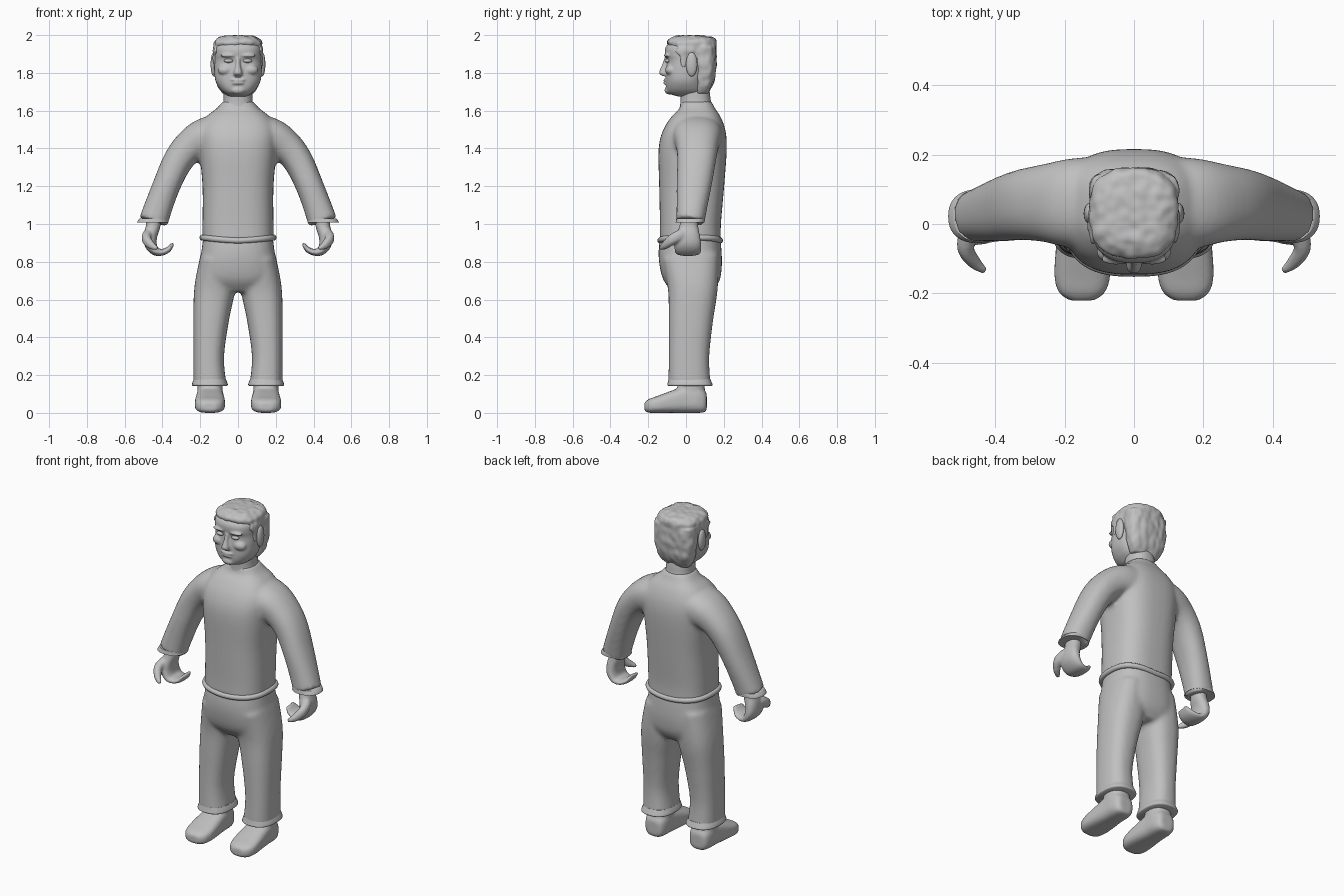
import bpy, bmesh, math
from mathutils import Vector, noise

if "Cube" in bpy.data.objects:
    bpy.data.objects.remove(bpy.data.objects["Cube"])

grey = bpy.data.materials.new("plain_grey")
grey.diffuse_color = (0.53, 0.53, 0.53, 1)
grey.use_nodes = True
grey.node_tree.nodes["Principled BSDF"].inputs["Base Color"].default_value = grey.diffuse_color
X, Y, Z = Vector((1, 0, 0)), Vector((0, 1, 0)), Vector((0, 0, 1))


def finish(ob, angle=50):
    bpy.ops.object.select_all(action='DESELECT')
    ob.select_set(True)
    bpy.context.view_layer.objects.active = ob
    bpy.ops.object.shade_smooth_by_angle(angle=math.radians(angle))
    ob.data.materials.clear()
    ob.data.materials.append(grey)


def catmull(rings, steps):
    out = []
    for i in range(len(rings) - 1):
        p = [rings[min(max(i + k, 0), len(rings) - 1)] for k in (-1, 0, 1, 2)]
        for s in range(steps):
            t = s / steps
            out.append([0.5 * (2*b + (c-a)*t + (2*a-5*b+4*c-d)*t*t + (3*b-a-3*c+d)*t**3)
                        for a, b, c, d in zip(*p)])
    return out + [list(rings[-1])]


def loft(name, rings, n=2.3, axis=None, ref=Y, side=1, steps=4, seg=40):
    """Closed skin through rings (x, y, z, half width, half depth)."""
    rs = catmull(rings, steps)
    pts = [Vector(r[:3]) for r in rs]
    bm = bmesh.new()
    loops = []
    for i, r in enumerate(rs):
        t = axis or (pts[min(i + 1, len(pts) - 1)] - pts[max(i - 1, 0)]).normalized()
        u = ref.cross(t).normalized()
        v = t.cross(u)
        loop = []
        for k in range(seg):
            w = 2 * math.pi * k / seg
            c, s = math.cos(w), math.sin(w)
            p = (pts[i] + u * r[3] * math.copysign(abs(c) ** (2/n), c)
                 + v * r[4] * math.copysign(abs(s) ** (2/n), s))
            loop.append(bm.verts.new((p.x * side, p.y, p.z)))
        loops.append(loop)
    for A, B in zip(loops, loops[1:]):
        for k in range(seg):
            j = (k + 1) % seg
            bm.faces.new((A[k], A[j], B[j], B[k]))
    bm.faces.new(loops[0])
    bm.faces.new(loops[-1])
    bmesh.ops.recalc_face_normals(bm, faces=bm.faces)
    me = bpy.data.meshes.new(name)
    bm.to_mesh(me)
    bm.free()
    ob = bpy.data.objects.new(name, me)
    bpy.context.collection.objects.link(ob)
    finish(ob)
    return ob


def blob(name, loc, size):
    bpy.ops.mesh.primitive_uv_sphere_add(segments=24, ring_count=14, location=loc)
    ob = bpy.context.object
    ob.name = name
    ob.scale = size
    bpy.ops.object.transform_apply(location=True, rotation=True, scale=True)
    finish(ob)
    return ob


def fuse(name, parts, voxel, smooth):
    """Melt overlapping parts into one soft skin."""
    bpy.ops.object.select_all(action='DESELECT')
    for p in parts:
        p.select_set(True)
    ob = parts[0]
    bpy.context.view_layer.objects.active = ob
    bpy.ops.object.join()
    m = ob.modifiers.new("melt", 'REMESH')
    m.mode, m.voxel_size = 'VOXEL', voxel
    m = ob.modifiers.new("soften", 'SMOOTH')
    m.factor, m.iterations = 0.5, smooth
    bpy.ops.object.convert(target='MESH')
    ob.name = name
    finish(ob, 80)
    return ob


def slab(z, front, back, a):
    return (0, (front + back) / 2, z, a, (back - front) / 2)


# Shirt: torso and both sleeves
parts = [loft("torso", [slab(.91, -.14, .185, .188), slab(1.0, -.138, .185, .188),
                        slab(1.2, -.142, .202, .188), slab(1.4, -.145, .216, .205),
                        slab(1.5, -.12, .208, .205), slab(1.57, -.075, .182, .165),
                        slab(1.61, -.035, .155, .115), slab(1.65, -.028, .135, .08)],
              n=2.7, axis=Z)]
for s in (1, -1):
    parts.append(loft("sleeve", [(.04, .06, 1.48, .11, .135), (.17, .06, 1.46, .103, .13),
                                 (.255, .06, 1.41, .088, .112), (.32, .055, 1.33, .079, .102),
                                 (.38, .042, 1.2, .073, .092), (.425, .03, 1.08, .075, .08),
                                 (.448, .023, 1.012, .077, .075)], side=s))
fuse("shirt", parts, .012, 6)

# Trousers: hips and both legs
parts = [loft("hips", [slab(.94, -.135, .18, .183), slab(.86, -.145, .188, .193),
                       slab(.78, -.14, .19, .205), slab(.7, -.118, .178, .2),
                       slab(.64, -.07, .14, .12)], axis=Z, n=2.5)]
for s in (1, -1):
    parts.append(loft("leg", [(.1, .025, .82, .1, .15), (.123, .036, .66, .108, .132),
                              (.142, .026, .5, .095, .118), (.155, .016, .3, .081, .107),
                              (.149, .018, .148, .087, .112)], side=s, n=2.5))
fuse("trousers", parts, .012, 6)

# Shirt hem: rolled edge around the waist
cu = bpy.data.curves.new("shirt_hem", 'CURVE')
cu.dimensions, cu.bevel_depth, cu.bevel_resolution = '3D', .016, 3
sp = cu.splines.new('POLY')
sp.points.add(63)
for k, p in enumerate(sp.points):
    w = 2 * math.pi * k / 64
    c, s = math.cos(w), math.sin(w)
    p.co = (.188 * math.copysign(abs(c) ** .74, c), .022 + .158 * math.copysign(abs(s) ** .74, s),
            .912 + .016 * abs(c), 1)
sp.use_cyclic_u = True
hem = bpy.data.objects.new("shirt_hem", cu)
bpy.context.collection.objects.link(hem)
bpy.ops.object.select_all(action='DESELECT')
hem.select_set(True)
bpy.context.view_layer.objects.active = hem
bpy.ops.object.convert(target='MESH')
finish(bpy.context.object)

for s, tag in ((1, "left"), (-1, "right")):
    # Flared cuffs
    loft(tag + "_sleeve_cuff", [(.443, .024, 1.03, .076, .075), (.449, .023, 1.018, .081, .076),
                                (.451, .022, 1.007, .084, .077)], axis=Z, side=s)
    loft(tag + "_trouser_cuff", [(.149, .018, .18, .084, .11), (.149, .02, .162, .092, .116),
                                 (.149, .021, .148, .095, .12), (.149, .021, .142, .088, .114)],
         axis=Z, side=s, n=2.5)
    # Shoe and ankle
    shoe = loft("shoe", [(.148, .11, .06, .035, .04), (.148, .098, .062, .055, .058),
                         (.148, .06, .073, .068, .073), (.148, 0, .072, .071, .072),
                         (.148, -.07, .06, .077, .06), (.149, -.15, .045, .08, .045),
                         (.15, -.197, .037, .066, .036), (.15, -.22, .033, .035, .022)],
                n=3, axis=-Y, ref=Z, side=s)
    ankle = loft("ankle", [(.148, .03, .08, .068, .072), (.148, .025, .18, .066, .072)],
                 axis=Z, side=s)
    fuse(tag + "_shoe", [shoe, ankle], .008, 3)
    # Curled hand with thumb
    palm = loft("palm", [(.447, .015, 1.03, .04, .045), (.45, .015, .985, .038, .05),
                         (.463, .012, .94, .036, .062), (.463, .01, .895, .033, .07),
                         (.44, .01, .858, .024, .07), (.405, .01, .85, .018, .064),
                         (.37, .005, .864, .015, .055), (.345, 0, .895, .009, .04)], side=s)
    thumb = loft("thumb", [(.475, -.02, .945, .028, .03), (.485, -.07, .92, .024, .028),
                           (.46, -.11, .888, .019, .021), (.428, -.136, .87, .009, .01)],
                 ref=Z, side=s)
    fuse(tag + "_hand", [palm, thumb], .007, 3)
    # Ears and eyes
    blob(tag + "_ear", (.128 * s, .03, 1.845), (.017, .03, .064))
    blob(tag + "_eye", (.05 * s, -.098, 1.864), (.024, .015, .011))

# Neck
loft("neck", [slab(1.6, -.035, .145, .1), slab(1.64, -.03, .133, .079), slab(1.7, -.03, .125, .075),
              slab(1.76, -.02, .11, .07)], axis=Z)

# Head with nose, brows, lips, cheeks and chin
parts = [loft("skull", [slab(1.675, -.04, .09, .05), slab(1.69, -.09, .1, .07),
                        slab(1.715, -.104, .1, .096), slab(1.76, -.107, .1, .12),
                        slab(1.82, -.106, .12, .126), slab(1.865, -.102, .13, .126),
                        slab(1.9, -.112, .14, .126), slab(1.94, -.106, .14, .122),
                        slab(1.98, -.06, .12, .09)], n=2.5, axis=Z),
         loft("nose", [(0, -.1, 1.885, .012, .012), (0, -.108, 1.84, .013, .02),
                       (0, -.113, 1.8, .023, .03), (0, -.106, 1.784, .02, .018)], axis=Z),
         blob("chin", (0, -.088, 1.708), (.04, .026, .022)),
         blob("upper_lip", (0, -.103, 1.763), (.042, .017, .008)),
         blob("lower_lip", (0, -.103, 1.746), (.035, .017, .008))]
for s in (1, -1):
    parts.append(blob("brow", (.053 * s, -.1, 1.892), (.043, .018, .009)))
    parts.append(blob("cheek", (.068 * s, -.08, 1.815), (.04, .03, .028)))
fuse("head", parts, .006, 2)

# Hair: cap, back and temples, roughened into locks
parts = [loft("cap", [slab(1.925, -.06, .158, .126), slab(1.945, -.092, .163, .128),
                      slab(1.965, -.1, .162, .126), slab(1.985, -.08, .145, .108),
                      slab(1.997, -.05, .1, .075)], n=2.6, axis=Z),
         loft("back", [slab(1.69, .05, .115, .085), slab(1.75, .045, .148, .116),
                       slab(1.85, .035, .16, .129), slab(1.94, .01, .16, .128)], n=2.8, axis=Z)]
for s in (1, -1):
    parts.append(blob("temple", (.118 * s, 0, 1.915), (.015, .06, .03)))
    parts.append(blob("sideburn", (.12 * s, -.012, 1.875), (.012, .018, .05)))
hair = fuse("hair", parts, .007, 3)
for v in hair.data.vertices:
    v.co += v.normal * .006 * noise.noise(Vector((v.co.x * 32, v.co.y * 32, v.co.z * 22)))
